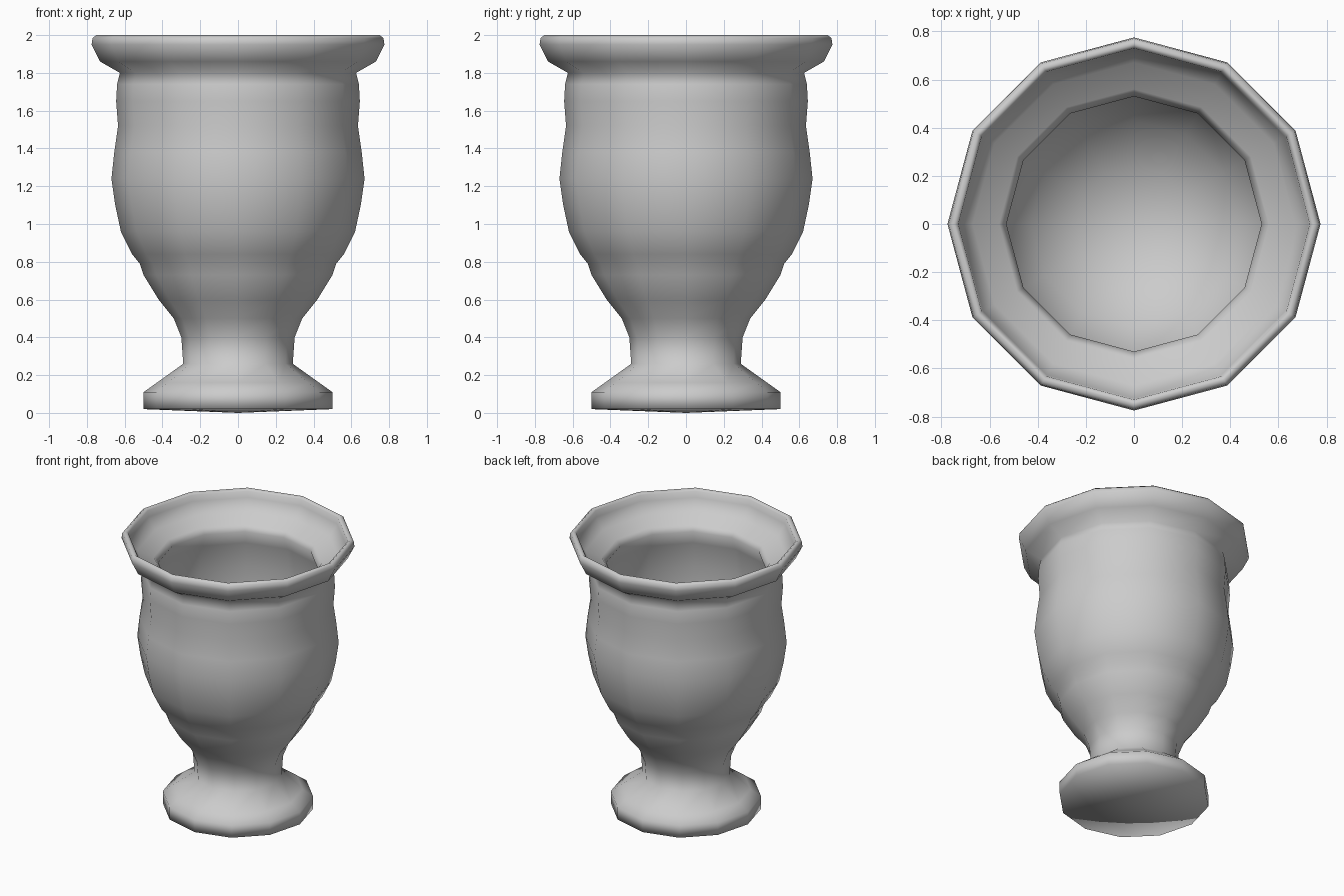
import bpy
import bmesh
from math import tau

SIDES = 12

cube = bpy.data.objects.get("Cube")
if cube:
    bpy.data.objects.remove(cube, do_unlink=True)

stone = bpy.data.materials.new("grey stone")
stone.use_nodes = True
GREY = (0.6, 0.6, 0.6, 1)
stone.diffuse_color = GREY
stone.node_tree.nodes["Principled BSDF"].inputs["Base Color"].default_value = GREY

# Profile sections as (radius, height), from the underside up and back inside
foot = [(0, 0), (.5, .02), (.5, .11), (.43, .16), (.29, .26)]
stem = [(.3, .4), (.34, .5), (.42, .6), (.5, .73)]
body = [(.52, .79), (.56, .84), (.62, .96), (.65, 1.1), (.67, 1.24),
        (.655, 1.38), (.635, 1.52), (.645, 1.65), (.64, 1.74), (.625, 1.8)]
rim = [(.73, 1.86), (.775, 1.95), (.77, 1.985), (.75, 2), (.73, 1.985)]
mouth = [(.725, 1.94), (.67, 1.86), (.56, 1.82), (.53, 1.78)]
bowl = [(.57, 1.68), (.59, 1.5), (.61, 1.24), (.55, .96), (.43, .77),
        (.24, .64), (0, .59)]


def lathe(name, profile):
    """Spin a profile about the z axis into a closed solid."""
    bm = bmesh.new()
    points = [bm.verts.new((r, 0, z)) for r, z in profile]
    edges = [bm.edges.new(pair) for pair in zip(points, points[1:])]
    bmesh.ops.spin(bm, geom=points + edges, cent=(0, 0, 0), axis=(0, 0, 1),
                   angle=tau, steps=SIDES, use_duplicate=False)
    bmesh.ops.remove_doubles(bm, verts=bm.verts, dist=0.0005)
    bmesh.ops.recalc_face_normals(bm, faces=bm.faces)
    for face in bm.faces:
        face.smooth = True
    mesh = bpy.data.meshes.new(name)
    bm.to_mesh(mesh)
    bm.free()
    mesh.materials.append(stone)
    obj = bpy.data.objects.new(name, mesh)
    bpy.context.collection.objects.link(obj)
    return obj


lathe("urn", foot + stem + body + rim + mouth + bowl)
